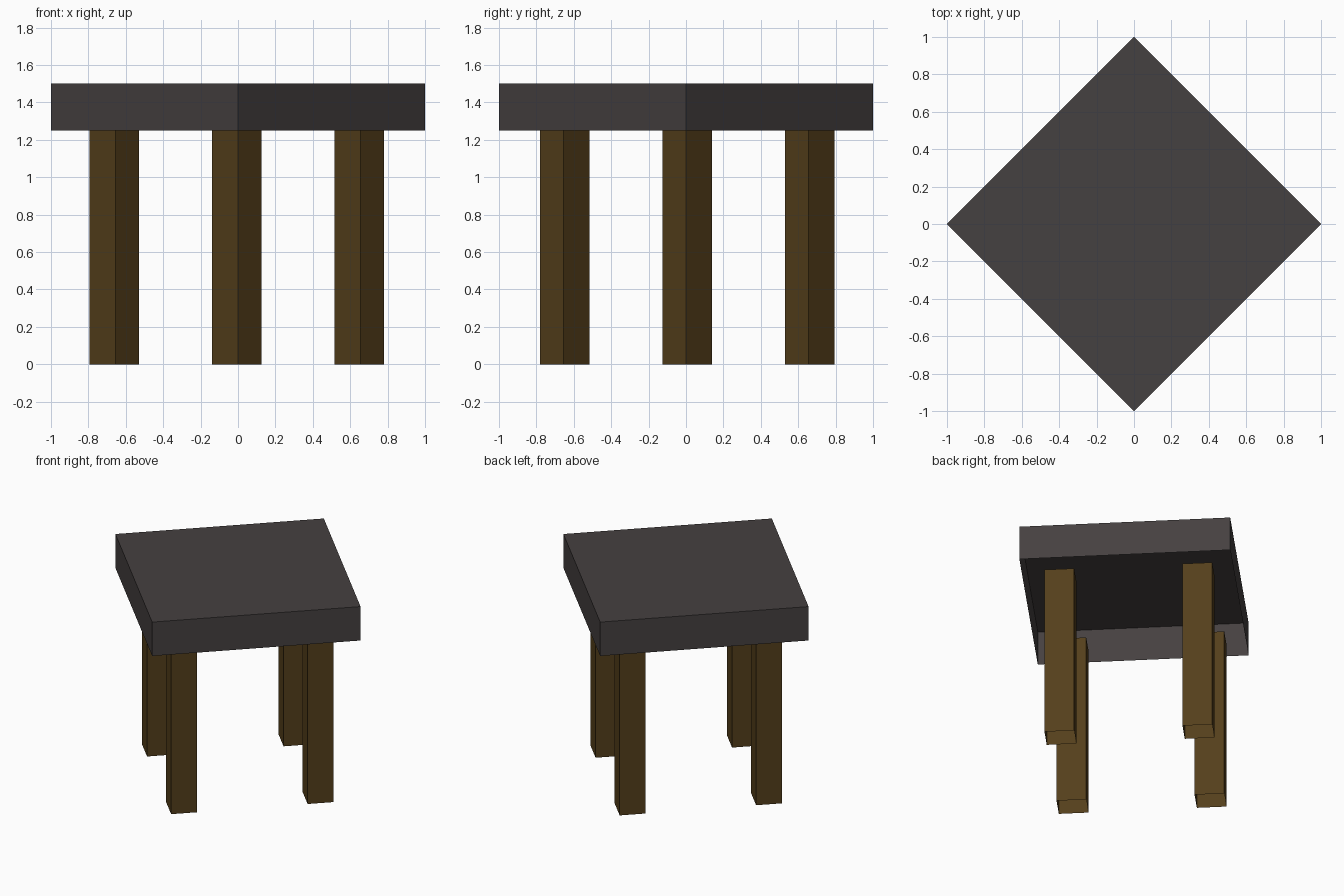
import bpy, bmesh
from math import radians
from mathutils import Matrix, Vector

if "Cube" in bpy.data.objects:
    bpy.data.objects.remove(bpy.data.objects["Cube"])


def material(name, rgb):
    mat = bpy.data.materials.new(name)
    mat.diffuse_color = (*rgb, 1)
    mat.use_nodes = True
    mat.node_tree.nodes["Principled BSDF"].inputs["Base Color"].default_value = mat.diffuse_color
    return mat


def open_box(name, size, centre, mat):
    """Box without its bottom face, turned 45 degrees about the model axis."""
    bm = bmesh.new()
    bmesh.ops.create_cube(bm, size=1)
    bottom = min(bm.faces, key=lambda f: f.calc_center_median().z)
    bmesh.ops.delete(bm, geom=[bottom], context='FACES_ONLY')
    bm.transform(Matrix.Rotation(radians(45), 4, 'Z')
                 @ Matrix.Translation(centre)
                 @ Matrix.Diagonal(Vector((*size, 1))))
    mesh = bpy.data.meshes.new(name)
    bm.to_mesh(mesh)
    bm.free()
    mesh.materials.append(mat)
    obj = bpy.data.objects.new(name, mesh)
    bpy.context.collection.objects.link(obj)
    return obj


seat_mat = material("dark_grey", (0.06, 0.052, 0.052))
leg_mat = material("dark_wood", (0.09, 0.05, 0.011))

# Seat slab, hollow from below
open_box("seat", (2 ** 0.5, 2 ** 0.5, 0.25), (0, 0, 1.375), seat_mat)

# Four legs, set slightly off centre under the seat
spread, shift = 0.463, 0.01
for name, sx, sy in (("right_leg", 1, -1), ("back_leg", 1, 1),
                     ("left_leg", -1, 1), ("front_leg", -1, -1)):
    open_box(name, (0.176, 0.199, 1.25),
             (sx * spread, sy * spread + shift, 0.625), leg_mat)
